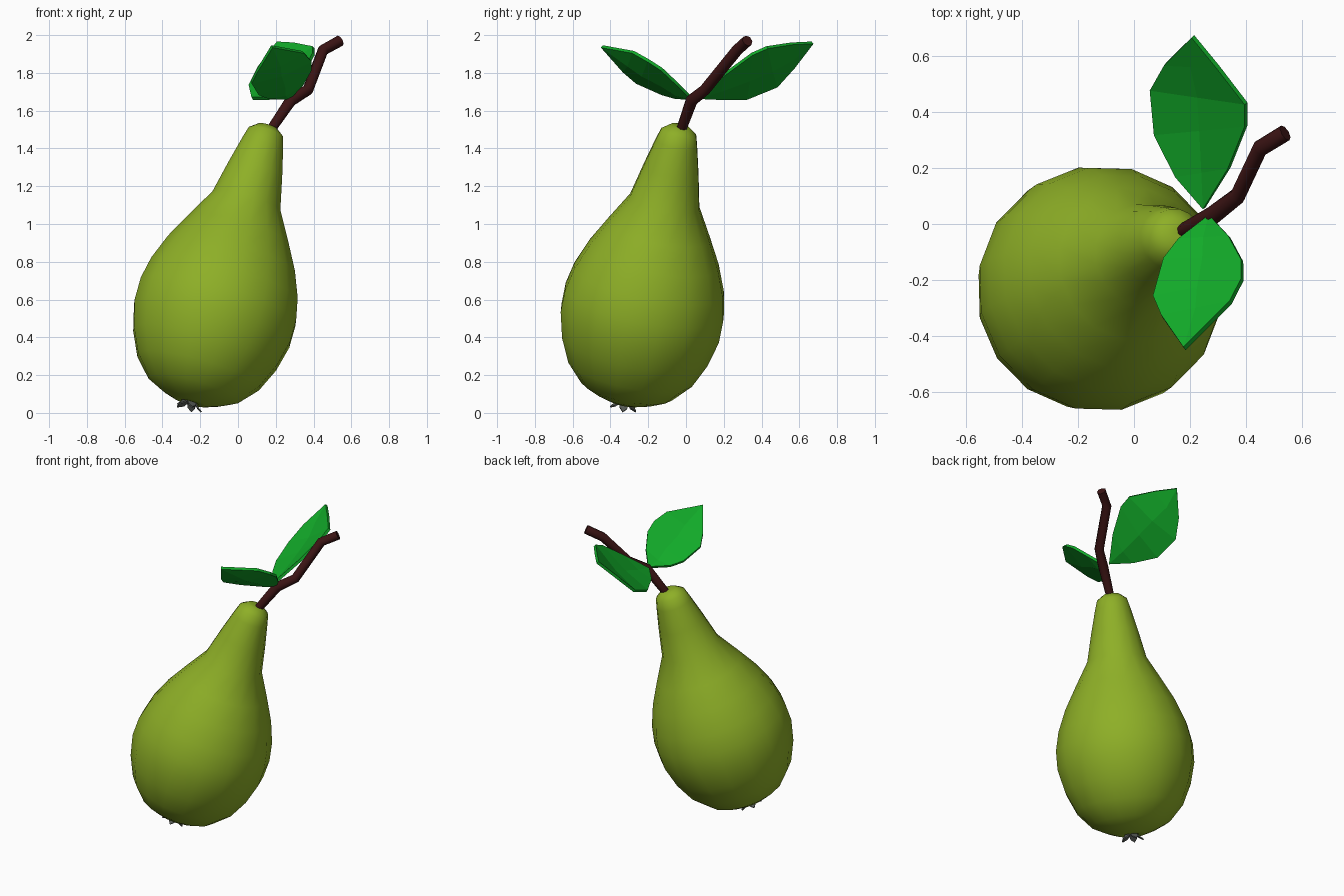
import bpy, bmesh, math
from mathutils import Vector, Matrix

default_cube = bpy.data.objects.get("Cube")
if default_cube:
    bpy.data.objects.remove(default_cube, do_unlink=True)


def make_material(name, rgb):
    mat = bpy.data.materials.new(name)
    mat.use_nodes = True
    colour = (*rgb, 1)
    mat.diffuse_color = colour
    for node in mat.node_tree.nodes:
        if node.type == 'BSDF_PRINCIPLED':
            node.inputs["Base Color"].default_value = colour
    return mat


pear_green = make_material("pear_green", (0.27, 0.43, 0.02))
leaf_green = make_material("leaf_green", (0.006, 0.40, 0.022))
stem_brown = make_material("stem_brown", (0.045, 0.007, 0.007))
calyx_grey = make_material("calyx_grey", (0.09, 0.10, 0.09))


def add_object(name, bm, material, smooth=False):
    bmesh.ops.recalc_face_normals(bm, faces=bm.faces[:])
    mesh = bpy.data.meshes.new(name)
    bm.to_mesh(mesh)
    bm.free()
    mesh.materials.append(material)
    if smooth:
        mesh.shade_smooth()
    obj = bpy.data.objects.new(name, mesh)
    bpy.context.collection.objects.link(obj)
    return obj


# Leaning frame shared by the fruit and its calyx
lean = Vector((0, 0, 1)).rotation_difference(Vector((0.42, 0.30, 1.49)))
fruit_frame = Matrix.Translation((-0.26, -0.33, 0.04)) @ lean.to_matrix().to_4x4()


# Fruit: a profile of (radius, height) turned around the leaning axis
def lathe(name, profile, sides, material):
    bm = bmesh.new()
    rings = []
    for radius, height in profile:
        ring = []
        for i in range(sides):
            angle = math.tau * (i + 0.5) / sides
            ring.append(bm.verts.new((radius * math.cos(angle), radius * math.sin(angle), height)))
        rings.append(ring)
    for low, high in zip(rings, rings[1:]):
        for i in range(sides):
            j = (i + 1) % sides
            bm.faces.new((low[i], low[j], high[j], high[i]))
    bm.faces.new(rings[0])
    bm.faces.new(rings[-1])
    obj = add_object(name, bm, material, smooth=True)
    obj.matrix_world = fruit_frame
    return obj


lathe("fruit_body", [
    (0.02, 0.04), (0.05, 0.015), (0.09, 0.02), (0.165, 0.047), (0.25, 0.09),
    (0.34, 0.19), (0.40, 0.32), (0.435, 0.46), (0.435, 0.58), (0.41, 0.70),
    (0.355, 0.84), (0.28, 0.98), (0.19, 1.14), (0.15, 1.32), (0.113, 1.47),
    (0.096, 1.53), (0.05, 1.565), (0.01, 1.565)], 16, pear_green)


# Calyx: a ragged ring of dried sepals under the fruit
def build_calyx(sepals=5):
    bm = bmesh.new()
    for i in range(sepals):
        turn = Matrix.Rotation(math.tau * i / sepals, 4, 'Z')
        points = [(0.015, -0.025, 0.03), (0.015, 0.025, 0.03),
                  (0.05, 0.02, -0.005), (0.07, 0, -0.02), (0.045, -0.02, -0.005)]
        bm.faces.new([bm.verts.new(turn @ Vector(p)) for p in points])
    obj = add_object("calyx", bm, calyx_grey)
    obj.matrix_world = fruit_frame
    thick = obj.modifiers.new("thickness", 'SOLIDIFY')
    thick.thickness = 0.008


build_calyx()


# Stem: a bent, slightly tapering tube
def build_stem(path):
    curve = bpy.data.curves.new("stem", 'CURVE')
    curve.dimensions = '3D'
    curve.bevel_depth = 0.03
    curve.bevel_resolution = 2
    curve.use_fill_caps = True
    spline = curve.splines.new('POLY')
    spline.points.add(len(path) - 1)
    for point, (x, y, z, scale) in zip(spline.points, path):
        point.co = (x, y, z, 1)
        point.radius = scale
    curve.materials.append(stem_brown)
    obj = bpy.data.objects.new("stem", curve)
    bpy.context.collection.objects.link(obj)
    bpy.ops.object.select_all(action='DESELECT')
    obj.select_set(True)
    bpy.context.view_layer.objects.active = obj
    bpy.ops.object.convert(target='MESH')
    bpy.ops.object.shade_smooth_by_angle(angle=math.radians(50))


build_stem([(0.175, -0.025, 1.50, 0.9), (0.28, 0.03, 1.655, 1.1), (0.37, 0.10, 1.71, 1.0),
            (0.45, 0.27, 1.92, 1.0), (0.54, 0.325, 1.97, 1.0)])


# Leaves: two edges joined to a sunken midrib, then thickened
def build_leaf(name, base, tip, left, right, sag=0.02):
    bm = bmesh.new()
    base_vert, tip_vert = bm.verts.new(base), bm.verts.new(tip)
    rows = []
    for a, b in zip(left, right):
        middle = (Vector(a) + Vector(b)) / 2 - Vector((0, 0, sag))
        rows.append([bm.verts.new(p) for p in (a, middle, b)])
    for side in (0, 1):
        bm.faces.new((base_vert, rows[0][side], rows[0][side + 1]))
        bm.faces.new((tip_vert, rows[-1][side + 1], rows[-1][side]))
        for near, far in zip(rows, rows[1:]):
            bm.faces.new((near[side], far[side], far[side + 1], near[side + 1]))
    obj = add_object(name, bm, leaf_green)
    thick = obj.modifiers.new("thickness", 'SOLIDIFY')
    thick.thickness = 0.018
    thick.offset = 0


build_leaf("front_leaf", (0.27, 0.03, 1.665), (0.18, -0.445, 1.94),
           [(0.16, -0.055, 1.67), (0.107, -0.125, 1.69), (0.07, -0.26, 1.75), (0.10, -0.33, 1.81)],
           [(0.34, -0.045, 1.74), (0.386, -0.13, 1.82), (0.386, -0.20, 1.865), (0.345, -0.28, 1.91)])
build_leaf("back_leaf", (0.25, 0.055, 1.67), (0.21, 0.67, 1.96),
           [(0.15, 0.17, 1.665), (0.075, 0.32, 1.665), (0.06, 0.48, 1.73), (0.11, 0.57, 1.83)],
           [(0.34, 0.20, 1.79), (0.40, 0.35, 1.90), (0.40, 0.43, 1.935), (0.30, 0.56, 1.955)])
